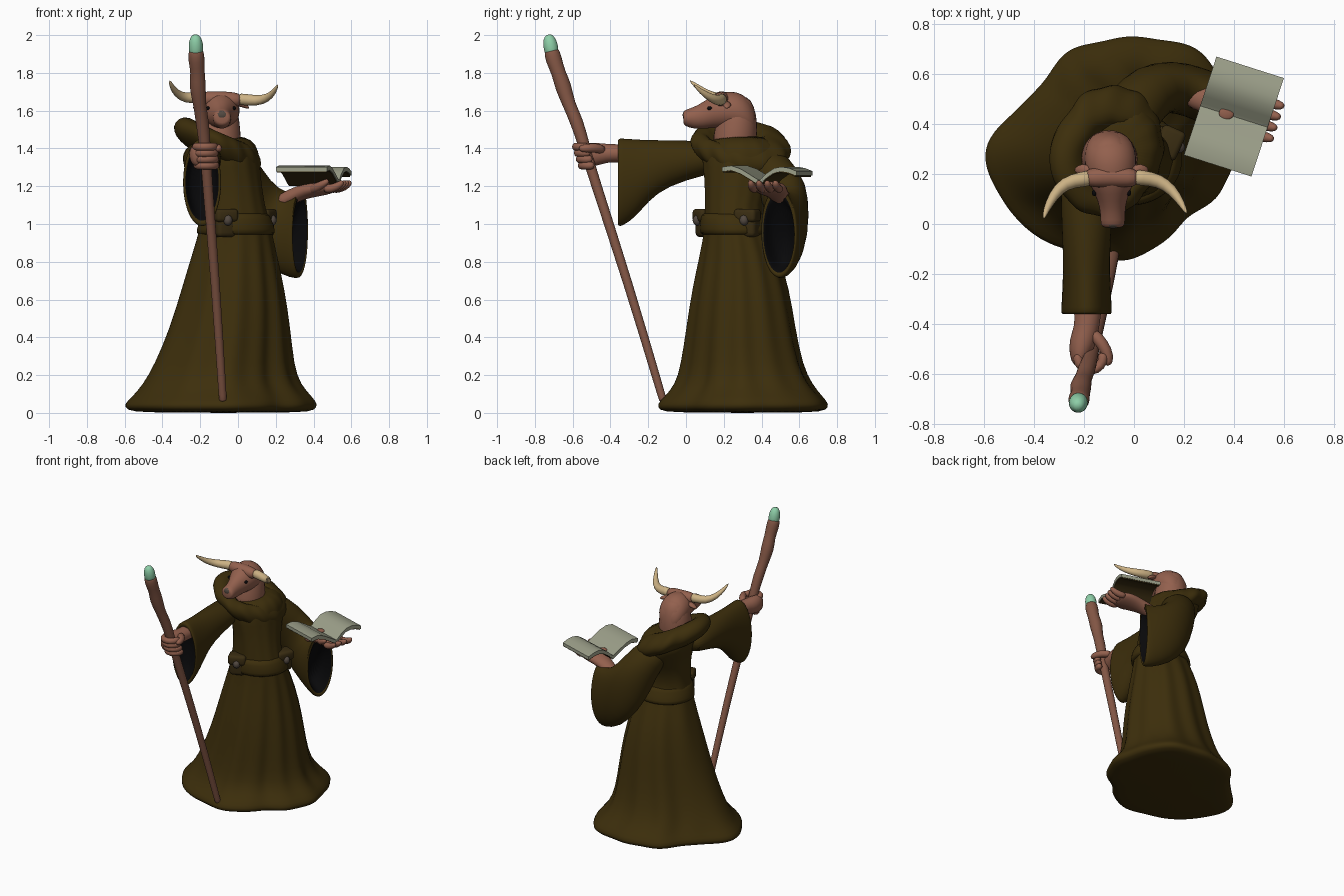
import bpy, bmesh, math
from mathutils import Vector

def mat(name, r, g, b):
    m = bpy.data.materials.new(name)
    m.diffuse_color = (r, g, b, 1)
    return m

ROBE = mat("robe_brown", .046, .0275, .0035)
LEATHER = mat("leather_brown", .042, .026, .006)
LINING = mat("lining_black", .0025, .0025, .003)
SKIN = mat("skin", .29, .117, .075)
HORN = mat("horn_tan", .60, .44, .23)
GREY = mat("dull_grey", .085, .066, .052)
WOOD = mat("staff_wood", .23, .095, .06)
CRYSTAL = mat("crystal_green", .27, .62, .39)
PAGE = mat("page_cream", .33, .345, .25)

def finish(name, bm, mats, smooth=True, sub=0):
    bmesh.ops.recalc_face_normals(bm, faces=bm.faces[:])
    me = bpy.data.meshes.new(name)
    bm.to_mesh(me)
    bm.free()
    for m in mats:
        me.materials.append(m)
    for p in me.polygons:
        p.use_smooth = smooth
    ob = bpy.data.objects.new(name, me)
    bpy.context.collection.objects.link(ob)
    if sub:
        ob.modifiers.new("smooth", 'SUBSURF').levels = sub
        ob.modifiers["smooth"].render_levels = sub
    return ob

def loft(name, rings, mats, switch=None, smooth=True, sub=1):
    """Skin a list of equal point rings; rings from index switch on use the second material."""
    bm = bmesh.new()
    vs = [[bm.verts.new(p) for p in r] for r in rings]
    n = len(vs[0])
    for i in range(len(vs) - 1):
        for j in range(n):
            k = (j + 1) % n
            f = bm.faces.new((vs[i][j], vs[i][k], vs[i + 1][k], vs[i + 1][j]))
            f.material_index = int(switch is not None and i >= switch)
    bm.faces.new(vs[0])
    bm.faces.new(vs[-1]).material_index = int(switch is not None)
    return finish(name, bm, mats, smooth, sub)

def tube(name, pts, mats, n=16, t=None, up=(0, 0, 1), lip=False, sub=1):
    """Elliptical tube through (x, y, z, half width, half height) points."""
    c = [Vector(p[:3]) for p in pts]
    rings = []
    for i, p in enumerate(pts):
        d = Vector(t) if t else c[min(i + 1, len(c) - 1)] - c[max(i - 1, 0)]
        u = d.cross(Vector(up)).normalized()
        v = u.cross(d).normalized()
        rings.append([c[i] + u * p[3] * math.cos(a) + v * p[-1] * math.sin(a)
                      for a in (2 * math.pi * j / n for j in range(n))])
    switch = None
    if lip:  # fold the open end inward as a dark lining
        switch = len(rings)
        last = len(c) - 1
        for k, s in ((last, .86), (last - 1, .8), (last - 2, .7)):
            rings.append([c[k] + (q - c[k]) * s for q in rings[k]])
    return loft(name, rings, mats, switch, sub=sub)

def ball(name, pos, size, m):
    bm = bmesh.new()
    bmesh.ops.create_uvsphere(bm, u_segments=16, v_segments=10, radius=1)
    ob = finish(name, bm, [m])
    ob.location, ob.scale = pos, size
    return ob

def box(name, pos, size, rot, m, bevel):
    bm = bmesh.new()
    bmesh.ops.create_cube(bm, size=1)
    bmesh.ops.scale(bm, vec=size, verts=bm.verts[:])
    bmesh.ops.bevel(bm, geom=bm.edges[:], offset=bevel, segments=3, affect='EDGES', profile=.5)
    ob = finish(name, bm, [m])
    ob.location, ob.rotation_euler.z = pos, rot
    return ob

# Irregular hem outline: radii every 22.5 degrees, interpolated smoothly
HEM = [.50, .50, .53, .48, .44, .43, .39, .41, .52, .485, .47, .43, .44, .43, .40, .46]

def hem(a):
    f = a / (2 * math.pi) * 16
    i, s = int(f), f - int(f)
    p0, p1, p2, p3 = (HEM[(i + k) % 16] for k in (-1, 0, 1, 2))
    return .5 * (2 * p1 + (p2 - p0) * s + (2 * p0 - 5 * p1 + 4 * p2 - p3) * s * s
                 + (3 * p1 - p0 - 3 * p2 + p3) * s ** 3)

def outline(z, x0, x1, y0, y1, wild=0., fold=0., tilt=0., n=64):
    """Ring fitted to bounds; wild blends from an ellipse to the hem shape."""
    q = []
    for j in range(n):
        a = 2 * math.pi * j / n
        r = wild * hem(a) / .46 + 1 - wild + fold * math.cos(11 * a + 3 * math.sin(a))
        q.append((r * math.cos(a), r * math.sin(a)))
    xs, ys = [p[0] for p in q], [p[1] for p in q]
    fx = lambda x: x0 + (x - min(xs)) / (max(xs) - min(xs)) * (x1 - x0)
    fy = lambda y: y0 + (y - min(ys)) / (max(ys) - min(ys)) * (y1 - y0)
    return [(fx(x), fy(y), z + tilt * x) for x, y in q]

# Robe body
robe = [(0, -.52, .35, -.08, .68), (.015, -.59, .41, -.145, .745), (.045, -.606, .426, -.155, .76),
        (.085, -.56, .395, -.115, .725), (.15, -.505, .335, -.06, .67), (.25, -.445, .30, -.03, .62),
        (.45, -.36, .28, 0, .58), (.65, -.30, .25, .03, .55), (.85, -.24, .205, .075, .49),
        (.98, -.20, .175, .10, .42), (1.1, -.18, .14, .10, .40), (1.25, -.19, .12, .10, .46),
        (1.35, -.24, .115, .08, .53), (1.42, -.25, .10, .10, .50), (1.47, -.2, .04, .17, .42)]
loft("robe", [outline(*r, wild=max(0, 1 - r[0] / 1.0), fold=.03 if .1 < r[0] < .9 else .01)
              for r in robe], [ROBE])

# Cowl collar, higher over the raised arm
cowl = [(1.31, -.24, .09, .12, .50), (1.365, -.31, .125, .06, .56), (1.42, -.345, .125, .02, .56),
        (1.47, -.335, .095, .02, .52), (1.50, -.29, .06, .07, .45), (1.48, -.22, .03, .12, .40),
        (1.41, -.20, .01, .15, .38)]
loft("cowl", [outline(*r, wild=.45, fold=.02, tilt=-.07) for r in cowl], [ROBE])

# Belt with two pouches and studs
belt = [(.94, -.20, .17, .10, .42), (.945, -.225, .20, .072, .465), (1.0, -.21, .188, .075, .44),
        (1.055, -.19, .165, .08, .42), (1.06, -.17, .13, .11, .40)]
loft("belt", [outline(*r) for r in belt], [ROBE])
for side, x, y, a in (("front", -.075, .11, .4), ("side", .13, .33, 1.15)):
    out = Vector((math.sin(a), -math.cos(a), 0))
    box(side + "_pouch", (x, y, 1.0), (.11, .1, .14), a, LEATHER, .025)
    box(side + "_pouch_flap", (x + out.x * .012, y + out.y * .012, 1.045), (.125, .1, .07), a, LEATHER, .02)
    ball(side + "_pouch_stud", (x + out.x * .055, y + out.y * .055, 1.02), (.024, .024, .028), GREY)

# Sleeves with dark linings
s1 = [(.28, 1.30, 1.42, .10), (.1, 1.26, 1.44, .105), (-.1, 1.20, 1.445, .095), (-.2, 1.12, 1.445, .095),
      (-.27, 1.03, 1.45, .098), (-.34, .985, 1.455, .102), (-.362, .985, 1.455, .102)]
tube("staff_arm_sleeve", [(-.19, y, (a + b) / 2, w, (b - a) / 2) for y, a, b, w in s1],
     [ROBE, LINING], n=24, t=(0, -1, 0), lip=True)
tube("book_arm_sleeve", [(-.07, .36, 1.36, .12, .09), (0, .46, 1.28, .12, .12), (.06, .53, 1.14, .115, .15),
                         (.14, .555, 1.03, .105, .18), (.24, .53, .965, .105, .222),
                         (.315, .497, .952, .105, .245), (.33, .49, .952, .105, .243)],
     [ROBE, LINING], n=24, lip=True)

# Bull head, neck, nose, ears and eyes
tube("neck", [(-.1, .25, 1.36, .12), (-.1, .26, 1.46, .117), (-.1, .27, 1.54, .112), (-.1, .27, 1.62, .095),
              (-.1, .265, 1.68, .06)], [SKIN], up=(0, 1, 0))
tube("head", [(-.085, -.015, 1.562, .035, .03), (-.085, -.008, 1.562, .05, .043), (-.085, .04, 1.56, .05, .058),
              (-.087, .09, 1.575, .056, .072), (-.09, .15, 1.597, .085, .09), (-.092, .2, 1.602, .102, .1),
              (-.095, .27, 1.6, .108, .105), (-.097, .33, 1.57, .095, .1), (-.1, .375, 1.53, .05, .06)],
     [SKIN], t=(0, 1, 0))
tube("horn_bridge", [(-.2, .185, 1.665, .03), (-.16, .185, 1.664, .042), (-.09, .19, 1.66, .044),
                     (-.02, .185, 1.658, .042), (.02, .185, 1.656, .03)], [SKIN], n=12)
ball("nose", (-.085, .002, 1.577), (.036, .02, .026), GREY)
for s in (-1, 1):
    cx = -.09
    tube("ear", [(cx + s * .07, .21, 1.64, .015, .015), (cx + s * .12, .22, 1.632, .03, .016),
                 (cx + s * .15, .215, 1.612, .006, .006)], [SKIN], n=10)
    ball("eye", (cx + s * .069, .125, 1.613), (.01, .013, .010), LINING)

# Horns
tube("left_horn", [(-.17, .185, 1.668, .033), (-.2, .18, 1.67, .032), (-.28, .165, 1.665, .028),
                   (-.325, .11, 1.69, .021), (-.352, .055, 1.73, .013), (-.362, .02, 1.76, .005)], [HORN], n=12)
tube("right_horn", [(0, .188, 1.66, .033), (.03, .185, 1.66, .032), (.1, .175, 1.652, .029),
                    (.155, .135, 1.665, .023), (.192, .08, 1.70, .014), (.212, .04, 1.74, .005)], [HORN], n=12)

# Staff and crystal
tube("staff", [(-.079, -.121, .065, .018), (-.08, -.123, .07, .021), (-.082, -.13, .095, .022),
               (-.12, -.31, .7, .025), (-.165, -.49, 1.25, .028),
               (-.173, -.535, 1.4, .03), (-.19, -.58, 1.55, .038), (-.203, -.62, 1.63, .033),
               (-.215, -.65, 1.73, .048), (-.213, -.675, 1.80, .037), (-.22, -.70, 1.87, .046),
               (-.222, -.71, 1.91, .042), (-.222, -.712, 1.925, .036)], [WOOD], n=12)
tube("crystal", [(-.222, -.709, 1.90, .034), (-.222, -.711, 1.91, .039), (-.223, -.718, 1.95, .041),
                 (-.225, -.725, 1.985, .032), (-.225, -.729, 2.004, .014)], [CRYSTAL], n=12)

# Hand gripping the staff
tube("gripping_hand", [(-.185, -.28, 1.37, .06, .05), (-.185, -.36, 1.375, .055, .048),
                       (-.19, -.42, 1.375, .05, .05), (-.205, -.47, 1.37, .056, .062),
                       (-.22, -.53, 1.365, .042, .065), (-.215, -.57, 1.36, .025, .05)], [SKIN])
for i in range(4):
    z = 1.31 + i * .033
    c = Vector((-.172 - (z - 1.37) * .07, -.527 - (z - 1.37) * .31, z))
    arc = [math.radians(a) for a in (150, 200, 250, 300, 350, 390)]
    tube("gripping_finger", [(c.x + .055 * math.cos(a), c.y + .052 * math.sin(a), z, .023) for a in arc],
         [SKIN], n=8)
tube("gripping_thumb", [(-.17, -.43, 1.39, .028), (-.125, -.48, 1.405, .027), (-.1, -.53, 1.40, .025),
                        (-.105, -.57, 1.40, .016)], [SKIN], n=8)

# Open hand under the book
tube("open_hand", [(.2, .52, 1.10, .05, .045), (.3, .495, 1.155, .052, .04), (.37, .47, 1.178, .07, .042),
                   (.43, .45, 1.188, .092, .042), (.49, .43, 1.192, .088, .032), (.515, .425, 1.195, .065, .022)],
     [SKIN])
for i in range(4):
    o = (i - 1.5) * .046
    x, y = .47 + o * .3, .435 + o * .95
    tube("open_finger", [(x, y, 1.185, .025), (x + .05, y - .015, 1.187, .025),
                         (x + .09, y - .025, 1.207, .022), (x + .108, y - .03, 1.228, .012)], [SKIN], n=8)
tube("open_thumb", [(.38, .42, 1.175, .028), (.42, .37, 1.195, .027), (.46, .345, 1.218, .02),
                    (.48, .34, 1.232, .012)], [SKIN], n=8)

# Open book: gull-wing pages over a leather cover
WING = [(-1, 1.302), (-.75, 1.309), (-.5, 1.292), (-.25, 1.262), (-.06, 1.238), (0, 1.232), (.06, 1.24),
        (.2, 1.268), (.4, 1.295), (.6, 1.303), (.8, 1.296), (1, 1.28)]

def book_layer(name, top, bottom, grow, m):
    rings = []
    for s, z in WING:
        cx, cy = .40 + .065 * s * grow, .43 + .197 * s * grow
        ex, ey = .135 * grow, -.043 * grow
        rings.append([(cx - ex, cy - ey, z - top), (cx + ex, cy + ey, z - top),
                      (cx + ex, cy + ey, z - bottom), (cx - ex, cy - ey, z - bottom)])
    ob = loft(name, rings, [m], sub=0)
    bpy.context.view_layer.objects.active = ob
    ob.select_set(True)
    bpy.ops.object.shade_smooth_by_angle(angle=math.radians(35))
    ob.select_set(False)

book_layer("book_pages", 0, .024, 1, PAGE)
book_layer("book_cover", .022, .03, .97, LEATHER)
# Bump of the palm showing through the page
ball("palm_bump", (.37, .443, 1.238), (.03, .026, .008), SKIN)
